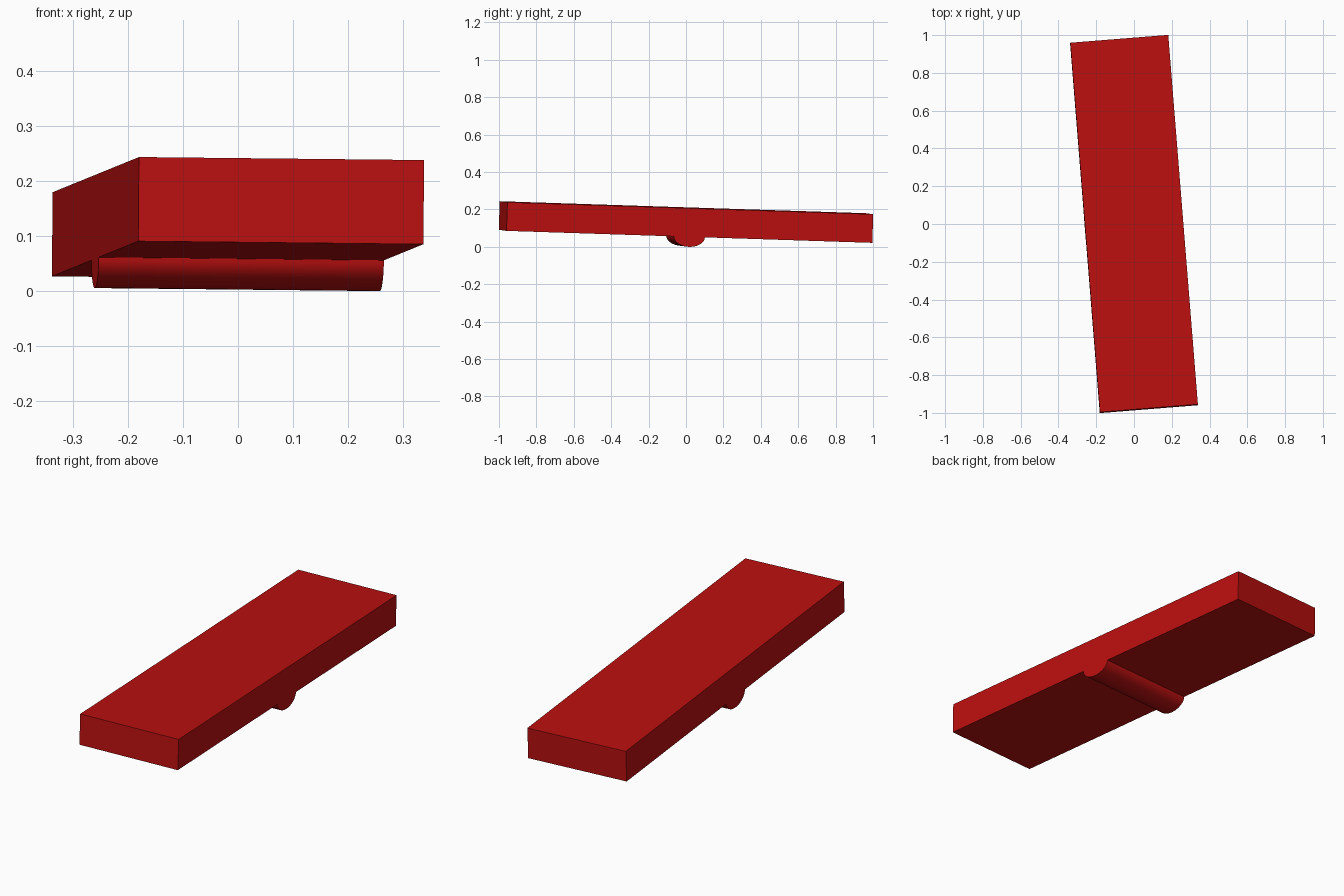
import bpy, bmesh, math
from mathutils import Vector, Matrix

if "Cube" in bpy.data.objects:
    bpy.data.objects.remove(bpy.data.objects["Cube"])

W, L, T = 0.52, 1.963, 0.153      # plank width, length, thickness
RY, RZ = 0.083, 0.0533            # pivot half-width and depth

# Tilted frame shared by both parts
x_axis = Vector((0.518, 0.0414, -0.0055)).normalized()
z_axis = x_axis.cross(Vector((-0.157, 1.957, -0.064))).normalized()
y_axis = z_axis.cross(x_axis)
frame = Matrix((x_axis, y_axis, z_axis)).transposed().to_4x4()
frame.translation = (0, 0, 0.1325)

red = bpy.data.materials.new("red")
red.diffuse_color = (0.5, 0.005, 0.005, 1)
red.use_nodes = True
red.node_tree.nodes["Principled BSDF"].inputs["Base Color"].default_value = red.diffuse_color


def extrude_x(name, profile):
    """Extrude a (y, z) profile across the plank width."""
    bm = bmesh.new()
    face = bm.faces.new([bm.verts.new((-W / 2, y, z)) for y, z in profile])
    geom = bmesh.ops.extrude_face_region(bm, geom=[face])["geom"]
    verts = [v for v in geom if isinstance(v, bmesh.types.BMVert)]
    bmesh.ops.translate(bm, verts=verts, vec=(W, 0, 0))
    bmesh.ops.recalc_face_normals(bm, faces=bm.faces)
    mesh = bpy.data.meshes.new(name)
    bm.to_mesh(mesh)
    bm.free()
    mesh.materials.append(red)
    obj = bpy.data.objects.new(name, mesh)
    bpy.context.collection.objects.link(obj)
    obj.matrix_world = frame
    return obj


# Flat plank
extrude_x("plank", [(-L / 2, -T / 2), (L / 2, -T / 2), (L / 2, T / 2), (-L / 2, T / 2)])

# Rounded pivot bar under the middle
n = 24
arc = [(RY * math.cos(math.pi * i / n), -T / 2 - RZ * math.sin(math.pi * i / n)) for i in range(n + 1)]
pivot = extrude_x("pivot_bar", arc)
bpy.context.view_layer.objects.active = pivot
pivot.select_set(True)
bpy.ops.object.shade_smooth_by_angle(angle=math.radians(35))
